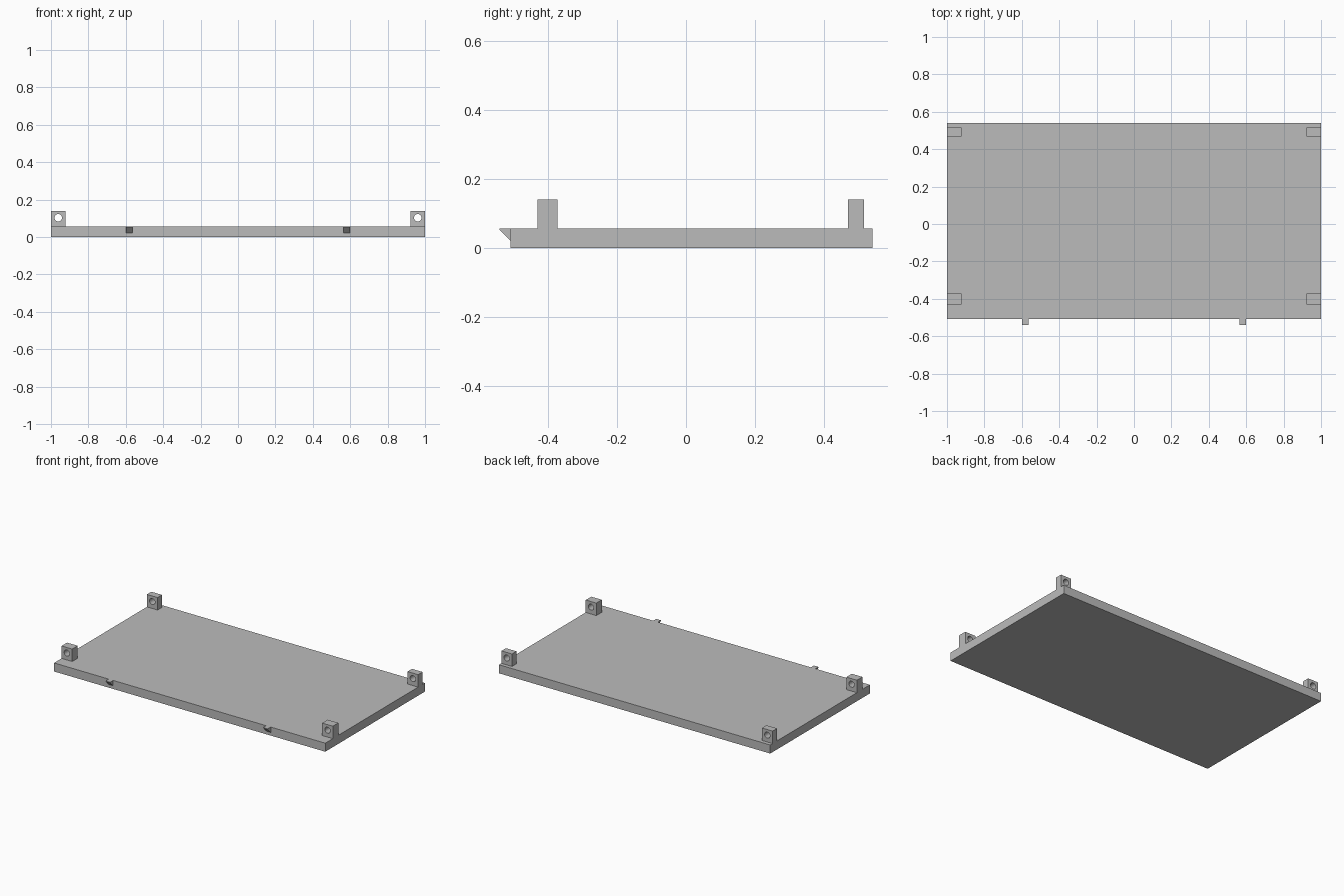
import bpy, bmesh, math
from mathutils import Matrix

if "Cube" in bpy.data.objects:
    bpy.data.objects.remove(bpy.data.objects["Cube"], do_unlink=True)

grey = bpy.data.materials.new("plain_grey")
grey.use_nodes = True
colour = (0.5, 0.5, 0.5, 1)
grey.diffuse_color = colour
grey.node_tree.nodes["Principled BSDF"].inputs["Base Color"].default_value = colour

PLATE_TOP = 0.057


def prism(name, profile, axis, start, end):
    """Extrude a closed 2D profile along x (profile is y,z) or y (profile is x,z)."""
    bm = bmesh.new()
    if axis == "x":
        verts = [bm.verts.new((start, a, b)) for a, b in profile]
        offset = (end - start, 0, 0)
    else:
        verts = [bm.verts.new((a, start, b)) for a, b in profile]
        offset = (0, end - start, 0)
    face = bm.faces.new(verts)
    new = bmesh.ops.extrude_face_region(bm, geom=[face])["geom"]
    moved = [v for v in new if isinstance(v, bmesh.types.BMVert)]
    bmesh.ops.translate(bm, verts=moved, vec=offset)
    bmesh.ops.recalc_face_normals(bm, faces=bm.faces)
    return finish(name, bm)


def finish(name, bm):
    mesh = bpy.data.meshes.new(name)
    bm.to_mesh(mesh)
    bm.free()
    mesh.materials.append(grey)
    obj = bpy.data.objects.new(name, mesh)
    bpy.context.collection.objects.link(obj)
    return obj


def rectangle(a0, a1, b0, b1):
    return [(a0, b0), (a1, b0), (a1, b1), (a0, b1)]


def hole_cutter(name, x, y, z, radius):
    bm = bmesh.new()
    turn = Matrix.Translation((x, y, z)) @ Matrix.Rotation(math.pi / 2, 4, "X")
    bmesh.ops.create_cone(bm, cap_ends=True, segments=32, radius1=radius,
                          radius2=radius, depth=0.2, matrix=turn)
    cutter = finish(name, bm)
    cutter.hide_render = True
    cutter.hide_set(True)
    cutter.display_type = "WIRE"
    return cutter


# Flat base plate
prism("base_plate", rectangle(-1, 1, 0, PLATE_TOP), "y", -0.509, 0.541)

for side, sign in (("left", 1), ("right", -1)):
    # Drilled lugs standing at the corners
    for end, y0, y1 in (("front", -0.43, -0.372), ("back", 0.469, 0.516)):
        x0, x1 = sorted((sign * 0.922, sign))
        lug = prism(f"{end}_{side}_lug", rectangle(x0, x1, PLATE_TOP, 0.14), "y", y0, y1)
        cutter = hole_cutter(f"{end}_{side}_hole_cutter", sign * 0.961,
                             (y0 + y1) / 2, 0.103, 0.02)
        drill = lug.modifiers.new("hole", "BOOLEAN")
        drill.operation = "DIFFERENCE"
        drill.solver = "EXACT"
        drill.object = cutter

    # Wedge catches on the front edge
    wedge = [(-0.509, PLATE_TOP), (-0.541, PLATE_TOP), (-0.541, 0.053), (-0.509, 0.021)]
    prism(f"{side}_catch", wedge, "x", sign * 0.581 - 0.017, sign * 0.581 + 0.017)
